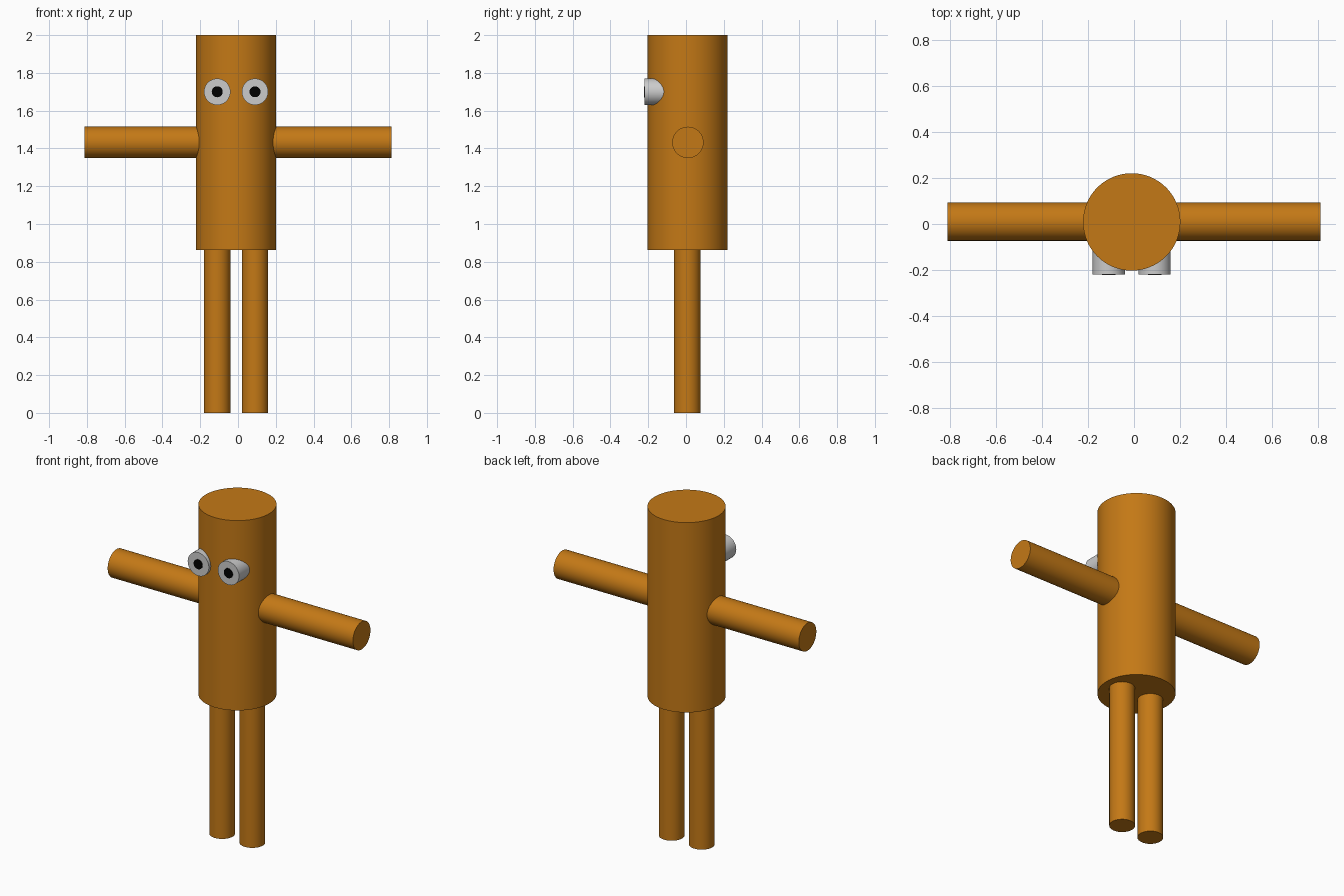
import bpy
from math import pi, radians

if "Cube" in bpy.data.objects:
    bpy.data.objects.remove(bpy.data.objects["Cube"])


def material(name, color):
    m = bpy.data.materials.new(name)
    m.diffuse_color = (*color, 1)
    m.use_nodes = True
    m.node_tree.nodes["Principled BSDF"].inputs["Base Color"].default_value = m.diffuse_color
    return m


def cylinder(name, radius, start, end, axis, mat=None):
    """Capped smooth cylinder along one axis, between two axis-aligned points."""
    mid = [(a + b) / 2 for a, b in zip(start, end)]
    depth = sum(abs(b - a) for a, b in zip(start, end))
    rot = {'x': (0, pi / 2, 0), 'y': (pi / 2, 0, 0), 'z': (0, 0, 0)}[axis]
    bpy.ops.mesh.primitive_cylinder_add(vertices=64, radius=radius, depth=depth,
                                        location=mid, rotation=rot)
    ob = bpy.context.object
    ob.name = name
    if mat:
        ob.data.materials.append(mat)
    bpy.ops.object.shade_smooth_by_angle(angle=radians(40))
    return ob


brown = material("orange_brown", (0.55, 0.19, 0.008))
black = material("black", (0.0, 0.0, 0.0))

CX, CY = -0.01, 0.009  # body axis

# Body
cylinder("body", 0.212, (CX, CY, 0.862), (CX, CY, 2.0), 'z', brown)

for side, s in (("left", -1), ("right", 1)):
    x = CX + s * 0.10
    # Leg
    cylinder(side + "_leg", 0.07, (x, 0.007, 0), (x, 0.007, 0.88), 'z', brown)
    # Arm, rooted inside the body
    cylinder(side + "_arm", 0.083, (s * 0.15, 0.01, 1.432), (s * 0.813, 0.01, 1.432), 'x', brown)
    # Eye, grey drum partly sunk in the body
    cylinder(side + "_eye", 0.07, (x, -0.219, 1.70), (x, -0.10, 1.70), 'y')
    # Pupil, thin black disc
    cylinder(side + "_pupil", 0.029, (x, -0.222, 1.70), (x, -0.21, 1.70), 'y', black)
